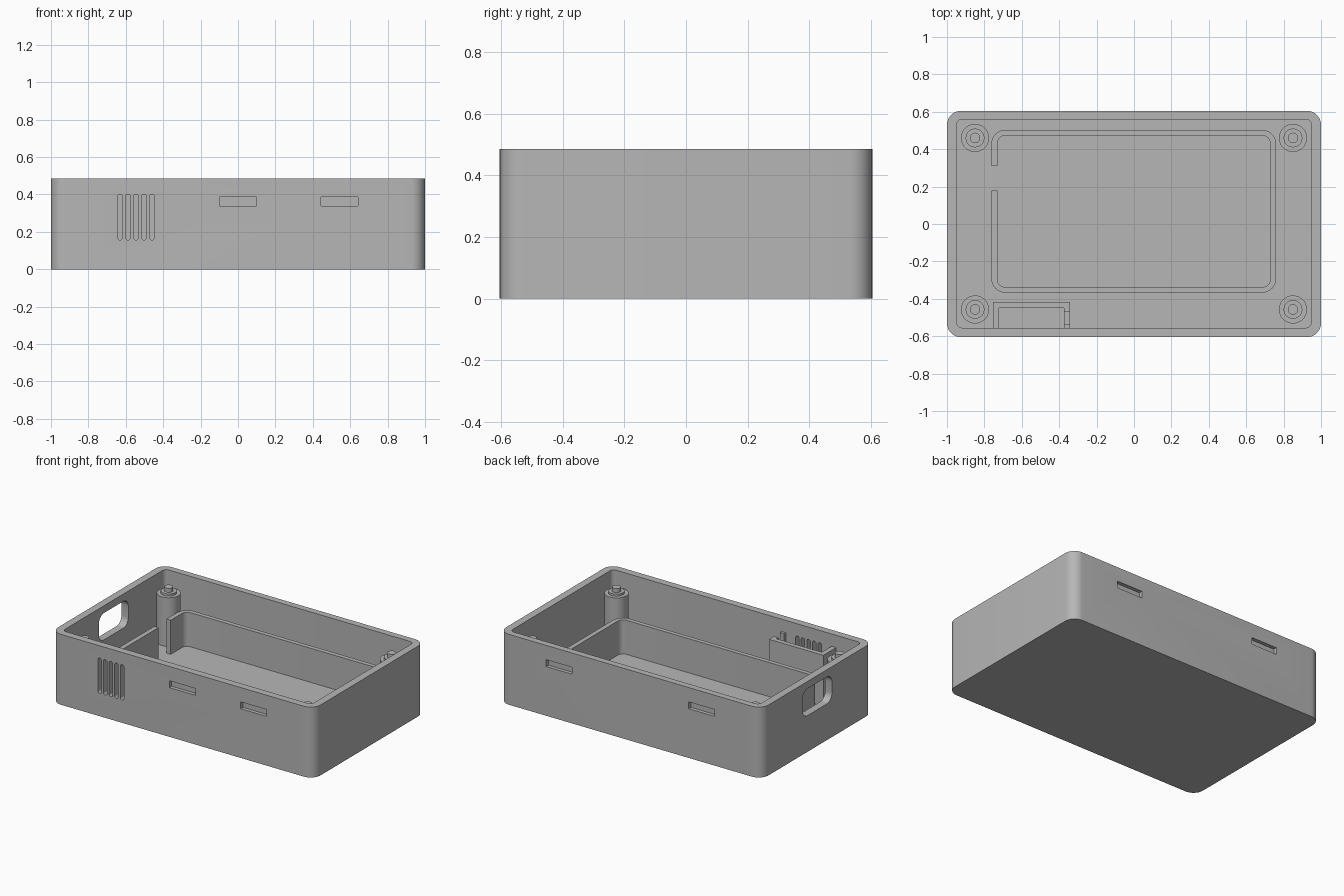
import bpy, bmesh, math
from mathutils import Vector

if "Cube" in bpy.data.objects:
    bpy.data.objects.remove(bpy.data.objects["Cube"])

GREY = bpy.data.materials.new("plain_grey")
GREY.diffuse_color = (0.47, 0.47, 0.47, 1)
GREY.use_nodes = True
GREY.node_tree.nodes["Principled BSDF"].inputs["Base Color"].default_value = GREY.diffuse_color


def finish(bm, name):
    """Turn a bmesh into a named object with the grey material."""
    bmesh.ops.recalc_face_normals(bm, faces=bm.faces[:])
    me = bpy.data.meshes.new(name)
    bm.to_mesh(me)
    bm.free()
    me.materials.append(GREY)
    ob = bpy.data.objects.new(name, me)
    bpy.context.collection.objects.link(ob)
    return ob


def prism(name, a, b, c, r=0.0, axis="z", seg=8):
    """Rounded rectangle (ranges a, b; radius r) extruded over range c along axis."""
    place = {"z": lambda u, v, w: (u, v, w),
             "y": lambda u, v, w: (u, w, v),
             "x": lambda u, v, w: (w, u, v)}[axis]
    pts = []
    corners = [(a[1], b[1], -1, -1), (a[0], b[1], 1, -1), (a[0], b[0], 1, 1), (a[1], b[0], -1, 1)]
    for k, (u, v, su, sv) in enumerate(corners):
        if r == 0:
            pts.append((u, v))
            continue
        for i in range(seg + 1):
            t = (k + i / seg) * math.pi / 2
            pts.append((u + su * r + r * math.cos(t), v + sv * r + r * math.sin(t)))
    bm = bmesh.new()
    low = [bm.verts.new(place(u, v, c[0])) for u, v in pts]
    high = [bm.verts.new(place(u, v, c[1])) for u, v in pts]
    n = len(pts)
    bm.faces.new(low)
    bm.faces.new(high)
    for i in range(n):
        bm.faces.new((low[i], low[(i + 1) % n], high[(i + 1) % n], high[i]))
    return finish(bm, name)


def cut(ob, cutters):
    """Subtract each cutter from the object, then remove the cutters."""
    for c in cutters:
        c.hide_render = True
        mod = ob.modifiers.new("cut", "BOOLEAN")
        mod.operation = "DIFFERENCE"
        mod.solver = "EXACT"
        mod.object = c
        bpy.context.view_layer.objects.active = ob
        bpy.ops.object.modifier_apply(modifier=mod.name)
        bpy.data.objects.remove(c, do_unlink=True)


def lathe(name, profile, x, y, n=40):
    """Turn a (radius, height) profile about a vertical axis."""
    bm = bmesh.new()
    rings = [[bm.verts.new((x + r * math.cos(2 * math.pi * i / n),
                            y + r * math.sin(2 * math.pi * i / n), z)) for i in range(n)]
             for r, z in profile]
    for lo, hi in zip(rings, rings[1:]):
        for i in range(n):
            j = (i + 1) % n
            bm.faces.new((lo[i], lo[j], hi[j], hi[i]))
    bm.faces.new(rings[0])
    bm.faces.new(rings[-1])
    return finish(bm, name)


# Open tray with rounded corners
shell = prism("case_shell", (-1, 1), (-0.605, 0.605), (0, 0.485), 0.075, seg=10)
cutters = [prism("cavity", (-0.948, 0.948), (-0.555, 0.56), (0.05, 0.6), 0.03)]

# Vent slots through the front wall
for i in range(5):
    x = -0.631 + i * 0.0428
    cutters.append(prism("vent", (x - 0.0135, x + 0.0135), (0.157, 0.4), (-0.7, -0.53),
                         0.0134, "y", 6))

# Shallow latch recesses on the front and back walls
for x, s in ((0, -1), (0.543, -1), (-0.543, 1), (0.543, 1)):
    depth = sorted((s * 0.58, s * 0.7))
    cutters.append(prism("latch", (x - 0.099, x + 0.099), (0.339, 0.386), depth, 0, "y"))

# Rounded opening in the left wall
cutters.append(prism("port", (-0.16, 0.16), (0.25, 0.435), (-1.1, -0.9), 0.055, "x"))
cut(shell, cutters)

# Low inner frame with a gap on the left
frame = prism("inner_frame", (-0.763, 0.76), (-0.367, 0.503), (0.045, 0.285), 0.075)
cut(frame, [prism("frame_inside", (-0.73, 0.728), (-0.337, 0.472), (0, 0.4), 0.04),
            prism("frame_gap", (-0.8, -0.7), (0.178, 0.31), (0, 0.4))])

# Pocket behind the vents, notched on its right wall
pocket = prism("vent_pocket", (-0.755, -0.341), (-0.57, -0.416), (0.045, 0.4))
cut(pocket, [prism("pocket_inside", (-0.721, -0.374), (-0.7, -0.449), (0, 0.5)),
             prism("pocket_notch", (-0.39, -0.3), (-0.535, -0.47), (0.25, 0.5))])

# Corner posts with stepped locating pegs
steps = [(0.075, 0.045), (0.075, 0.385), (0.05, 0.385), (0.05, 0.4),
         (0.028, 0.4), (0.028, 0.428)]
for sx, side in ((-1, "left"), (1, "right")):
    for y, end in ((-0.457, "front"), (0.46, "back")):
        lathe(f"{end}_{side}_post", steps, sx * 0.85, y)

# Smooth the curves and keep the edges sharp
for ob in bpy.context.scene.objects:
    ob.select_set(True)
    bpy.context.view_layer.objects.active = ob
bpy.ops.object.shade_smooth_by_angle(angle=math.radians(30))
